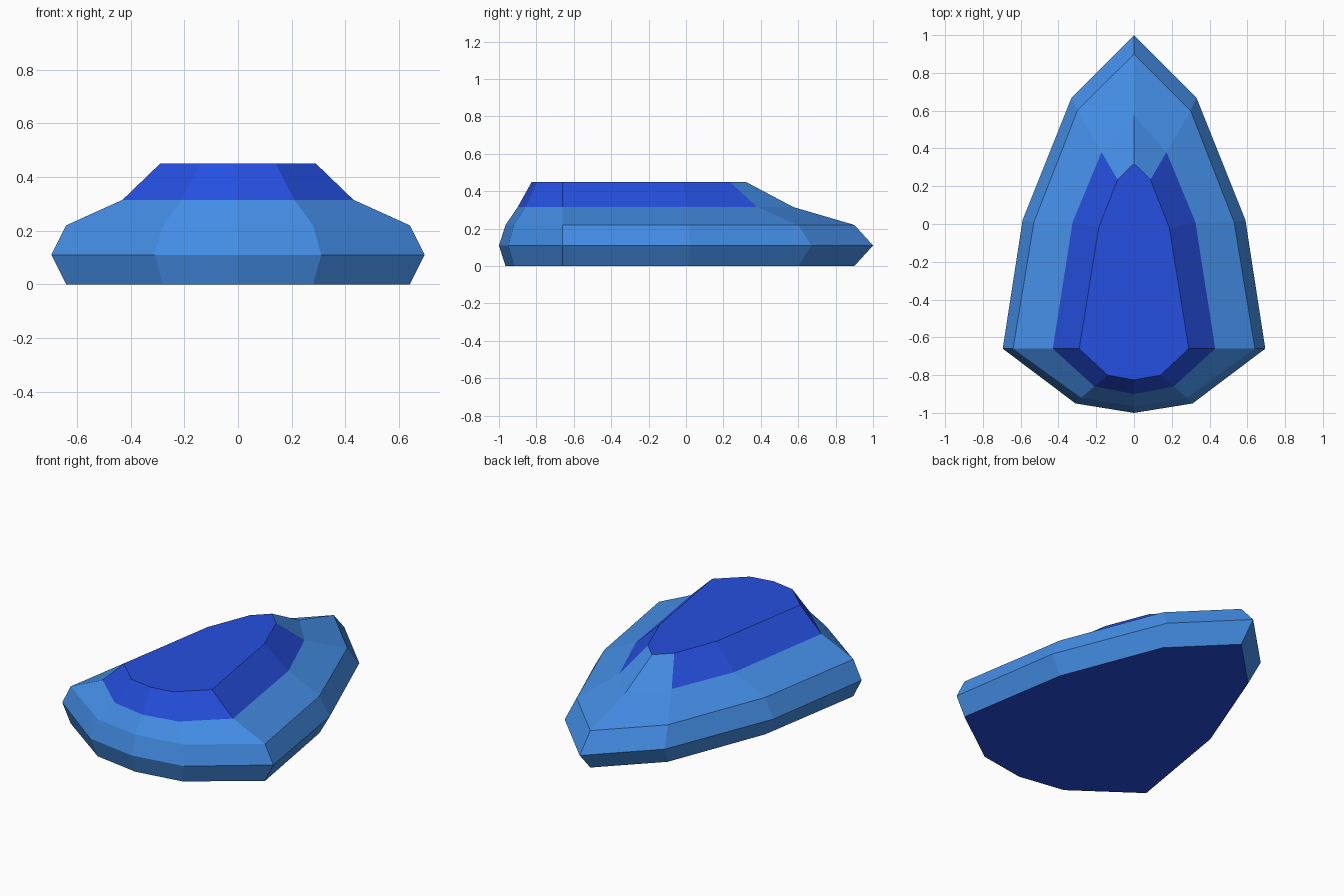
import bpy
import bmesh

cube = bpy.data.objects.get("Cube")
if cube:
    bpy.data.objects.remove(cube, do_unlink=True)


def make_material(name, colour):
    mat = bpy.data.materials.new(name)
    mat.use_nodes = True
    mat.diffuse_color = colour
    mat.node_tree.nodes["Principled BSDF"].inputs["Base Color"].default_value = colour
    return mat


sky_blue = make_material("sky_blue", (0.058, 0.27, 0.79, 1))
royal_blue = make_material("royal_blue", (0.019, 0.08, 0.75, 1))


def loft(name, sections, cap_bottom=False, cap_top=False):
    """Skin mirrored half outlines (rear tip to front centre), lowest first."""
    bm = bmesh.new()
    rings = []
    for z, half in sections:
        mirrored = [(-x, y) for x, y in half[1:]]
        outline = mirrored[:-1] + half[:0:-1]
        outline = [half[0]] + outline
        rings.append([bm.verts.new((x, y, z)) for x, y in outline])
    n = len(rings[0])
    for low, high in zip(rings, rings[1:]):
        for i in range(n):
            j = (i + 1) % n
            bm.faces.new((low[i], low[j], high[j], high[i]))
    if cap_bottom:
        bm.faces.new(rings[0][::-1])
    if cap_top:
        bm.faces.new(rings[-1])
    bm.normal_update()
    mesh = bpy.data.meshes.new(name)
    bm.to_mesh(mesh)
    bm.free()
    mesh.materials.append(sky_blue)
    mesh.materials.append(royal_blue)
    obj = bpy.data.objects.new(name, mesh)
    bpy.context.collection.objects.link(obj)
    return obj


# Half outlines: rear tip, rear shoulder, waist, front corner, nose side, nose
inner = [(0, 0.9), (0.30, 0.60), (0.53, 0.01), (0.64, -0.66), (0.28, -0.92), (0, -0.965)]
rim = [(0, 1), (0.33, 0.67), (0.59, 0.02), (0.695, -0.66), (0.31, -0.95), (0, -1)]
base = [(0, 0.575), (0.172, 0.38), (0.325, 0.01), (0.43, -0.66), (0.21, -0.86), (0, -0.9)]
roof = [(0, 0.32), (0.087, 0.235), (0.187, -0.02), (0.29, -0.66), (0.14, -0.8), (0, -0.825)]

# Hull with a dark underside
hull = loft("hull", [(0, inner), (0.11, rim), (0.22, inner), (0.315, base)], cap_bottom=True)
for face in hull.data.polygons:
    face.material_index = int(face.normal.z < -0.99)

# Canopy: the two panels at the rear tip match the hull
canopy = loft("canopy", [(0.315, base), (0.45, roof)], cap_top=True)
for face in canopy.data.polygons:
    face.material_index = int(face.center.y < 0.3)
